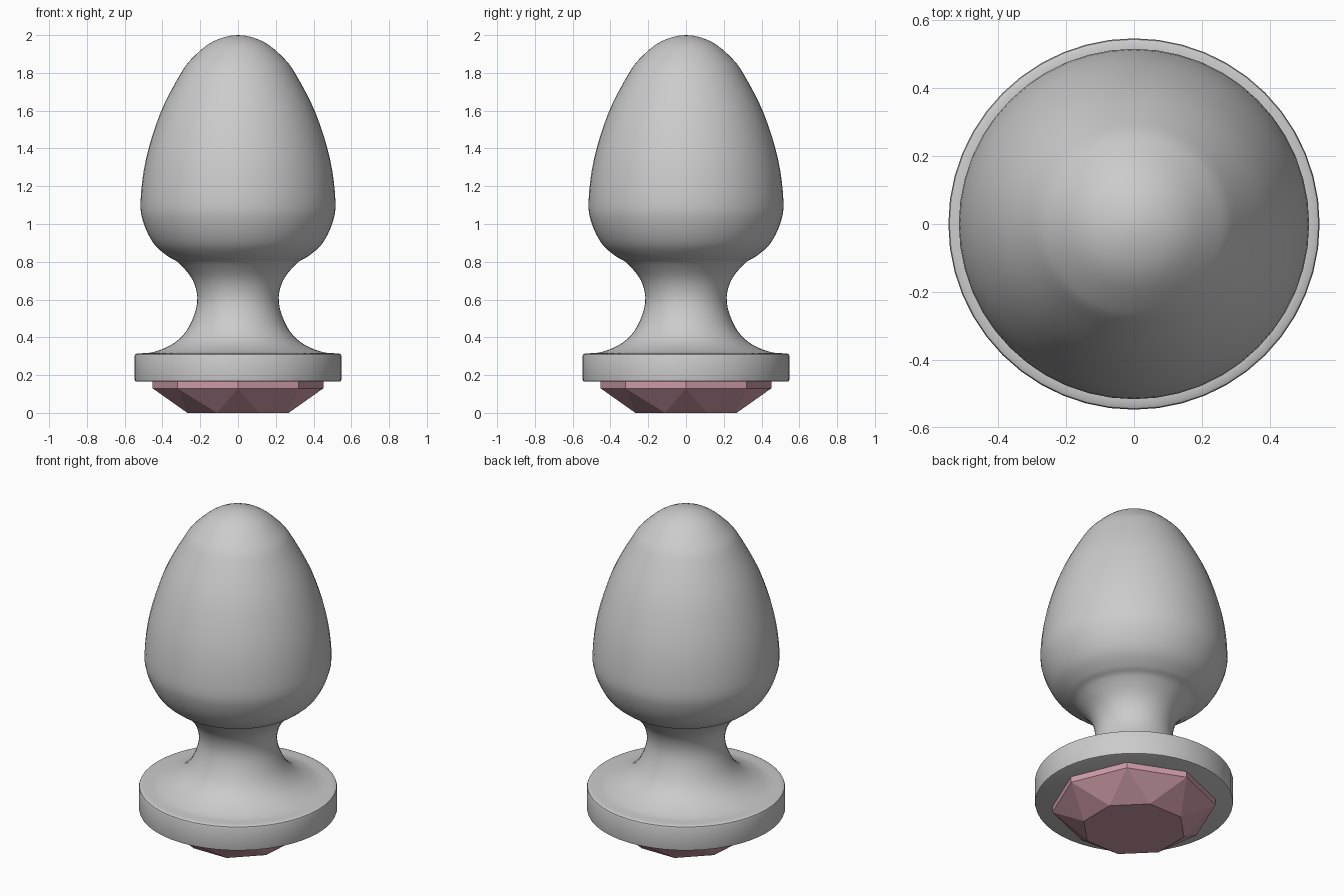
import bpy, bmesh
from math import sin, cos, pi, radians
from mathutils import Vector

if "Cube" in bpy.data.objects:
    bpy.data.objects.remove(bpy.data.objects["Cube"])


def make_object(name, bm):
    bmesh.ops.recalc_face_normals(bm, faces=bm.faces[:])
    mesh = bpy.data.meshes.new(name)
    bm.to_mesh(mesh)
    bm.free()
    obj = bpy.data.objects.new(name, mesh)
    bpy.context.collection.objects.link(obj)
    return obj


def ring(bm, radius, z, count, offset=0.0):
    return [bm.verts.new((radius * cos(2 * pi * i / count + offset),
                          radius * sin(2 * pi * i / count + offset), z))
            for i in range(count)]


def smooth_curve(points, steps):
    # Catmull-Rom curve through the profile points
    p = [Vector(q) for q in points]
    p = [2 * p[0] - p[1]] + p + [Vector((-p[-2].x, p[-2].y))]
    out = []
    for i in range(1, len(p) - 2):
        a, b, c, d = p[i - 1:i + 3]
        for s in range(steps):
            t = s / steps
            out.append(0.5 * (2 * b + (c - a) * t + (2 * a - 5 * b + 4 * c - d) * t * t
                              + (3 * b - a - 3 * c + d) * t ** 3))
    return out


def lathe(name, profile, top_z, count):
    bm = bmesh.new()
    rings = [ring(bm, r, z, count) for r, z in profile]
    for a, b in zip(rings, rings[1:]):
        for i in range(count):
            j = (i + 1) % count
            bm.faces.new((a[i], a[j], b[j], b[i]))
    bm.faces.new(rings[0])
    tip = bm.verts.new((0, 0, top_z))
    for i in range(count):
        bm.faces.new((rings[-1][i], rings[-1][(i + 1) % count], tip))
    return make_object(name, bm)


# Body: disc base, waisted neck and egg-shaped top in one turned profile
disc = [(0.538, 0.165), (0.545, 0.168), (0.547, 0.175),
        (0.547, 0.302), (0.544, 0.310), (0.536, 0.314)]
upper = [(0.52, 0.315), (0.44, 0.324), (0.335, 0.372), (0.26, 0.455),
         (0.216, 0.585), (0.238, 0.70), (0.315, 0.795), (0.37, 0.828),
         (0.445, 0.895), (0.50, 1.005), (0.516, 1.12), (0.487, 1.345),
         (0.41, 1.59), (0.307, 1.79), (0.245, 1.875), (0.135, 1.965), (0, 2.0)]
curve = [tuple(v) for v in smooth_curve(upper, 4)]
body = lathe("body", disc + curve, 2.0, 48)
bpy.context.view_layer.objects.active = body
body.select_set(True)
bpy.ops.object.shade_smooth_by_angle(angle=radians(40))
body.select_set(False)

# Gem: octagonal girdle, triangular facets and a flat table underneath
bm = bmesh.new()
n = 8
seat = ring(bm, 0.452, 0.17, n)
girdle = ring(bm, 0.452, 0.13, n)
table = ring(bm, 0.29, 0.0, n, pi / n)
bm.faces.new(seat)
bm.faces.new(table)
for i in range(n):
    j = (i + 1) % n
    bm.faces.new((seat[i], seat[j], girdle[j], girdle[i]))
    bm.faces.new((girdle[i], girdle[j], table[i]))
    bm.faces.new((girdle[j], table[j], table[i]))
gem = make_object("gem", bm)
pink = bpy.data.materials.new("pink_gem")
pink.diffuse_color = (0.62, 0.33, 0.39, 1)
pink.use_nodes = True
pink.node_tree.nodes["Principled BSDF"].inputs["Base Color"].default_value = pink.diffuse_color
gem.data.materials.append(pink)
